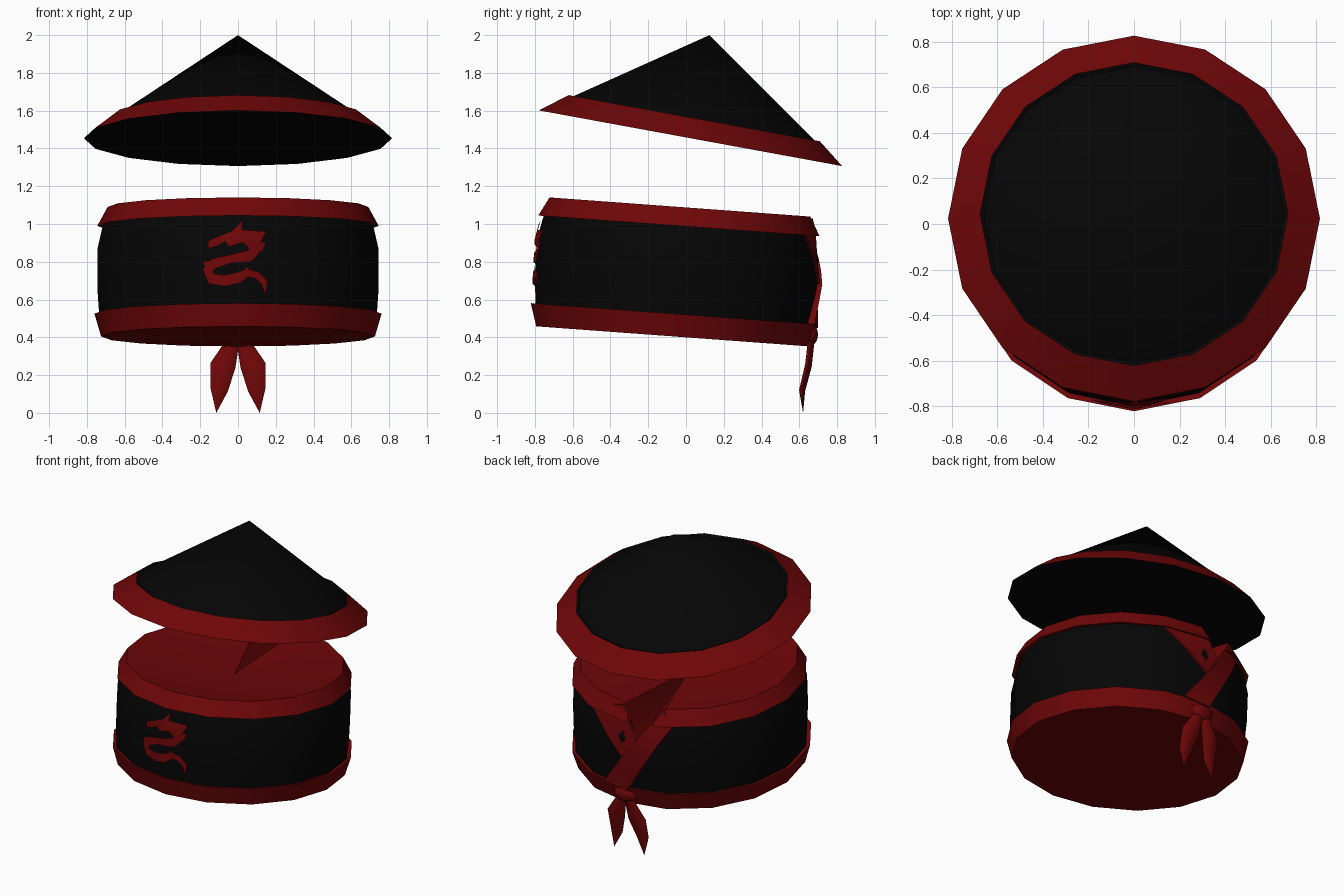
import bpy, bmesh, math
from mathutils import Matrix, Vector

if "Cube" in bpy.data.objects:
    bpy.data.objects.remove(bpy.data.objects["Cube"])


def make_material(name, rgb):
    m = bpy.data.materials.new(name)
    m.use_nodes = True
    m.diffuse_color = (*rgb, 1)
    node = next(n for n in m.node_tree.nodes if n.type == 'BSDF_PRINCIPLED')
    node.inputs["Base Color"].default_value = (*rgb, 1)
    node.inputs["Roughness"].default_value = 0.8
    return m


BLACK, RED = 0, 1
MATERIALS = [make_material("black cloth", (0.0017, 0.0017, 0.0017)),
             make_material("deep red", (0.16, 0.002, 0.0025))]
SIDES = 16


def finish(bm, name, smooth_angle=30, recalc=True):
    if recalc:
        bmesh.ops.recalc_face_normals(bm, faces=bm.faces)
    mesh = bpy.data.meshes.new(name)
    bm.to_mesh(mesh)
    bm.free()
    ob = bpy.data.objects.new(name, mesh)
    bpy.context.collection.objects.link(ob)
    for m in MATERIALS:
        mesh.materials.append(m)
    activate(ob)
    if smooth_angle:
        bpy.ops.object.shade_smooth_by_angle(angle=math.radians(smooth_angle))
    return ob


def activate(ob):
    bpy.ops.object.select_all(action='DESELECT')
    ob.select_set(True)
    bpy.context.view_layer.objects.active = ob


def loft(bm, rings, colours):
    """Bridge rings of points; one-point rings become tips."""
    rows = [[bm.verts.new(p) for p in ring] for ring in rings]
    for a, b, colour in zip(rows, rows[1:], colours):
        for i in range(len(a)):
            j = (i + 1) % len(a)
            if len(b) == 1:
                f = bm.faces.new((a[i], a[j], b[0]))
            else:
                f = bm.faces.new((a[i], a[j], b[j], b[i]))
            f.material_index = colour
    bm.faces.new(rows[0]).material_index = colours[0]


def circle(r, h):
    angles = [math.tau * i / SIDES for i in range(SIDES)]
    return [Vector((r * math.sin(a), r * math.cos(a), h)) for a in angles]


# Conical hat, tipped back, with a raised red brim band and black underside
bm = bmesh.new()
loft(bm, [circle(0.816, 0), circle(0.676, 0.108), circle(0.66, 0.1), [Vector((0, 0, 0.555))]],
     [RED, BLACK, BLACK])
bm.normal_update()
for f in bm.faces:
    if len(f.verts) == SIDES:
        f.material_index = BLACK
bm.transform(Matrix.Translation((0, 0.024, 1.454)) @ Matrix.Rotation(math.radians(-10.4), 4, 'X'))
finish(bm, "conical_hat")

# Round body: red floor, lower band, black wall, upper band and dished red top
BASE_Z, SLOPE = 0.405, 0.0735


def centre_y(h):
    return -0.068 + 0.052 * h


def lean(p):
    return Vector((p.x, centre_y(p.z) + p.y, BASE_Z + p.z - SLOPE * p.y))


profile = [(0.725, 0), (0.76, 0.12), (0.735, 0.115), (0.745, 0.26), (0.745, 0.46),
           (0.715, 0.59), (0.745, 0.585), (0.69, 0.685)]
rings = [[lean(p) for p in circle(r, h)] for r, h in profile]
top_rim = rings[-1]
centre = lean(Vector((0, 0, 0.595)))
bm = bmesh.new()
loft(bm, rings + [[centre]], [RED, RED, BLACK, BLACK, BLACK, RED, RED, RED])
body = finish(bm, "body", smooth_angle=0)

# Neckline notch cut from the top down to the crossing at the back
apex = centre - Vector((0, 0, 0.004))
tip = Vector((-0.11, 0.68, 0.80))
far = [apex + (p - apex) * 1.5 for p in (top_rim[-1], top_rim[0], tip)]
up = Vector((0, 0, 0.3))
bm = bmesh.new()
for p in [apex, *far, apex + up, far[0] + up, far[1] + up]:
    bm.verts.new(p)
bmesh.ops.convex_hull(bm, input=bm.verts)
for f in bm.faces:
    f.material_index = RED
cutter = finish(bm, "notch_cutter", smooth_angle=0)
cutter.hide_render = True
activate(body)
cut = body.modifiers.new("notch", 'BOOLEAN')
cut.operation, cut.solver, cut.object = 'DIFFERENCE', 'EXACT', cutter
bpy.ops.object.modifier_apply(modifier="notch")
bpy.data.objects.remove(cutter)
bpy.ops.object.shade_smooth_by_angle(angle=math.radians(30))

# Wall position at a given x and z, on the back (side=1) or front (side=-1)
WALL = [(0, 0.72), (0.12, 0.745), (0.46, 0.745), (0.58, 0.72), (0.7, 0.69)]


def wall_y(x, z, side, lift):
    h = z - BASE_Z + side * SLOPE * 0.74
    h = min(max(h, 0), 0.699)
    for (h0, r0), (h1, r1) in zip(WALL, WALL[1:]):
        if h0 <= h <= h1:
            r = r0 + (r1 - r0) * (h - h0) / (h1 - h0)
    x = abs(x)
    drop = 0.199 * x + 0.469 * max(0, x - 0.285)
    return centre_y(h) + side * (r + lift - drop)


# Crossing lapels on the back
def lapel(name, inner, outer, lift):
    bm = bmesh.new()
    steps = 8
    rows = []
    for i in range(steps + 1):
        t = i / steps
        height = 0.01 + (lift - 0.01) * min(1, 2 * t)
        row = []
        for a, b in (inner, outer):
            x, z = Vector(a).lerp(Vector(b), t)
            row += [bm.verts.new((x, wall_y(x, z, 1, d), z)) for d in (height, -0.01)]
        rows.append((row[0], row[2], row[3], row[1]))
    for a, b in zip(rows, rows[1:]):
        for k in range(4):
            bm.faces.new((a[k], a[k - 1], b[k - 1], b[k]))
    bm.faces.new(rows[0])
    bm.faces.new(rows[-1])
    for f in bm.faces:
        f.material_index = RED
    return finish(bm, name)


lapel("under_lapel", ((0.01, 1.03), (-0.13, 0.775)), ((0.28, 0.945), (-0.05, 0.64)), 0.016)
lapel("over_lapel", ((-0.26, 1.035), (0.15, 0.47)), ((-0.33, 0.945), (-0.03, 0.45)), 0.028)

# Knot and two hanging tails
bm = bmesh.new()
bmesh.ops.create_icosphere(bm, subdivisions=2, radius=1)
bm.transform(Matrix.Translation((0, 0.66, 0.415)) @ Matrix.Diagonal((0.085, 0.04, 0.06, 1)))
for f in bm.faces:
    f.material_index = RED
finish(bm, "knot", smooth_angle=50)

for side, name in ((1, "left_tail"), (-1, "right_tail")):
    rings = []
    for x, y, z, w, t in [(0.02, 0.665, 0.40, 0.03, 0.02), (0.08, 0.648, 0.25, 0.066, 0.02),
                          (0.10, 0.615, 0.12, 0.045, 0.018)]:
        rings.append([Vector((side * x + w * math.cos(a), y + t * math.sin(a),
                              z + 0.2 * w * side * math.cos(a)))
                      for a in (k * math.tau / 6 for k in range(6))])
    rings.append([Vector((side * 0.115, 0.62, 0))])
    bm = bmesh.new()
    loft(bm, rings, [RED] * 3)
    finish(bm, name, smooth_angle=70)

# Serpent emblem: thin plates laid on the front wall
head = [(-0.16, 0.87), (-0.16, 0.91), (-0.09, 0.94), (-0.03, 0.965), (0.025, 1.02),
        (0.02, 0.97), (0.15, 0.96), (0.085, 0.935), (0.12, 0.90), (0.02, 0.90), (-0.05, 0.88),
        (-0.06, 0.91), (-0.12, 0.88)]
spine = [(0.05, 0.92, 0.03), (0.10, 0.875, 0.04), (0.06, 0.83, 0.032), (-0.04, 0.815, 0.022),
         (-0.13, 0.79, 0.028), (-0.16, 0.755, 0.028), (-0.14, 0.71, 0.03), (-0.07, 0.70, 0.03),
         (0, 0.715, 0.03), (0.05, 0.74, 0.022), (0.10, 0.73, 0.02), (0.14, 0.69, 0.018),
         (0.145, 0.63, 0.002)]
spikes = [[(0.03, 0.78), (0.05, 0.73), (0.08, 0.75)], [(-0.19, 0.80), (-0.13, 0.81), (-0.17, 0.76)],
          [(0.13, 0.85), (0.15, 0.91), (0.08, 0.89)]]
bm = bmesh.new()
for outline in [head, *spikes]:
    bm.faces.new([bm.verts.new((x, 0, z)) for x, z in outline])
pairs = []
for i, (x, z, w) in enumerate(spine):
    a, b = spine[max(i - 1, 0)], spine[min(i + 1, len(spine) - 1)]
    n = Vector((a[1] - b[1], 0, b[0] - a[0])).normalized() * w
    pairs.append([bm.verts.new(Vector((x, 0, z)) + s * n) for s in (1, -1)])
for a, b in zip(pairs, pairs[1:]):
    bm.faces.new((a[0], a[1], b[1], b[0]))
bmesh.ops.triangulate(bm, faces=bm.faces)
for point, normal in (((0, 0, 0), (1, 0, 0)), ((0, 0, 0.92), (0, 0, 1))):
    bmesh.ops.bisect_plane(bm, geom=bm.verts[:] + bm.edges[:] + bm.faces[:],
                           plane_co=point, plane_no=normal)
for v in bm.verts:
    v.co.y = wall_y(v.co.x, v.co.z, -1, 0.012)
bm.normal_update()
for f in bm.faces:
    f.material_index = RED
    if f.normal.y > 0:
        f.normal_flip()
finish(bm, "serpent_emblem", recalc=False)
